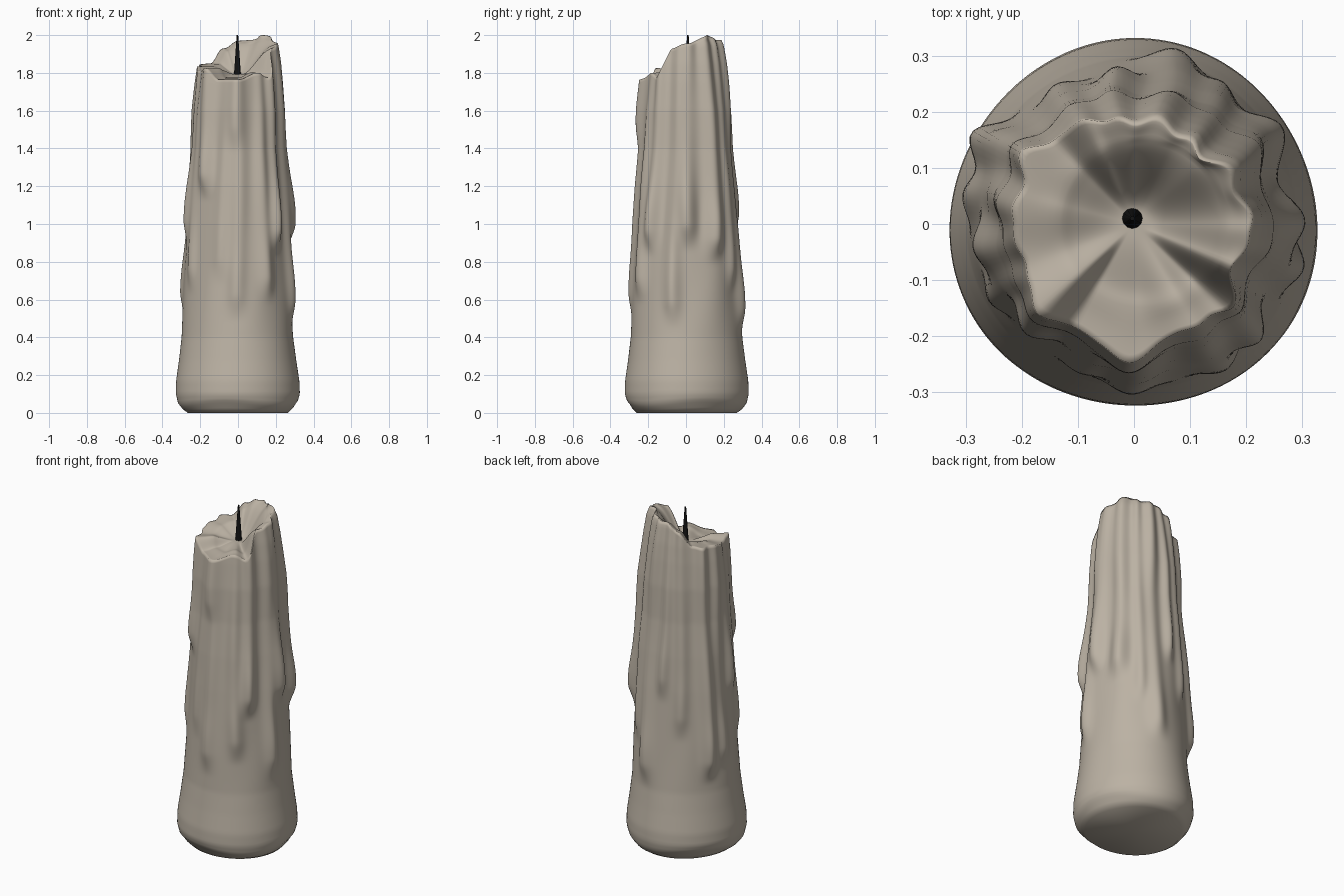
import bpy, bmesh, math

cube = bpy.data.objects.get("Cube")
if cube:
    bpy.data.objects.remove(cube, do_unlink=True)


def material(name, rgb, rough):
    m = bpy.data.materials.new(name)
    m.use_nodes = True
    m.diffuse_color = (*rgb, 1)
    bsdf = m.node_tree.nodes["Principled BSDF"]
    bsdf.inputs["Base Color"].default_value = (*rgb, 1)
    bsdf.inputs["Roughness"].default_value = rough
    return m


def smooth(lo, hi, v):
    t = min(1, max(0, (v - lo) / (hi - lo)))
    return t * t * (3 - 2 * t)


def lookup(points, v, eased=False):
    for (a, p), (b, q) in zip(points, points[1:]):
        if v <= b:
            t = smooth(a, b, v) if eased else max(0, (v - a) / (b - a))
            return p + (q - p) * t
    return points[-1][1]


def bell(v, width):
    return math.exp(-(v / width) ** 2)


def turn(a, b):
    return (a - b + 180) % 360 - 180


# Candle silhouette: height, radius
BODY = [(0, .265), (.02, .295), (.05, .317), (.1, .328), (.17, .326), (.28, .31), (.4, .295),
        (.7, .279), (1, .263), (1.2, .25), (1.4, .233), (1.6, .226), (1.75, .212),
        (1.85, .2), (1.95, .183), (2, .16)]
# Melted rim: angle in degrees, height
RIM = [(0, 1.955), (40, 2), (65, 1.975), (90, 1.97), (112, 1.93), (135, 1.85), (165, 1.835),
       (200, 1.81), (222, 1.825), (240, 1.765), (270, 1.765), (300, 1.8), (316, 1.775),
       (338, 1.93), (360, 1.955)]
# Wax runs: angle, angular width, height of the lower end, thickness
RUNS = [(2, 10, .93, .042), (347, 8, .52, .03), (32, 10, .86, .056), (56, 7, .7, .026),
        (75, 9, .48, .034), (97, 7, 1.0, .03), (118, 8, .78, .026), (149, 8, .52, .054),
        (170, 8, .58, .026), (188, 9, .95, .028), (224, 10, 1.2, .042), (207, 7, .7, .018),
        (252, 8, .75, .014), (270, 9, .56, .03), (267, 9, 1.45, .018), (302, 8, .65, .028),
        (319, 8, .9, .04)]


def wax_radius(angle, z):
    r = lookup(BODY, z)
    for k, (centre, width, end, thick) in enumerate(RUNS):
        wander = 2 * math.sin(3.5 * z + k * 1.7)
        across = bell(turn(angle, centre + wander), width)
        along = smooth(end - .08, end + .07, z)
        swell = .6 + .4 * bell(z - end - .13, .16) + .12 * math.sin(7 * z + k * 2)
        r += thick * across * along * swell
    # soft unevenness
    a = math.radians(angle)
    return r - .004 * math.sin(3 * a + 2 * z) + .003 * math.sin(7 * a - 4 * z) * smooth(.3, .7, z)


# Wax body, rim and melted hollow
SIDES, RINGS, BOWL = 180, 110, 28
FLOOR, SHOULDER = 1.793, .75
bm = bmesh.new()
rows = []
angles = [360 * i / SIDES for i in range(SIDES)]


def add_row(point):
    row = []
    for angle in angles:
        r, z = point(angle)
        a = math.radians(angle)
        row.append(bm.verts.new((r * math.cos(a), r * math.sin(a), z)))
    rows.append(row)


def outer(t):
    def point(angle):
        z = t * lookup(RIM, angle, True)
        lift = .01 * (1 + math.sin(math.radians(3 * angle + 40)))
        foot = lift * bell(z - .03, .05) * smooth(0, .03, z)
        return wax_radius(angle, z), z + foot
    return point


def hollow(s):
    def point(angle):
        top = lookup(RIM, angle, True)
        a = math.radians(angle)
        inner = .148 + .015 * math.cos(a)
        # round bowl up to the shoulder, then out over the thick rim
        if s < SHOULDER:
            r = inner * s / SHOULDER
        else:
            r = inner + (wax_radius(angle, top) - inner) * (s - SHOULDER) / (1 - SHOULDER)
        rise = .86 * smooth(.1, .8, s) + .14 * smooth(.7, 1, s)
        lip = .005 * bell(s - SHOULDER, .1)
        return r, FLOOR + (top - FLOOR) * rise + lip
    return point


for i in range(RINGS + 1):
    add_row(outer(i / RINGS))
for i in range(1, BOWL):
    add_row(hollow(1 - i / BOWL))
for low, high in zip(rows, rows[1:]):
    for i in range(SIDES):
        j = (i + 1) % SIDES
        bm.faces.new((low[i], low[j], high[j], high[i]))
for row, z in ((rows[0][::-1], 0), (rows[-1], FLOOR)):
    tip = bm.verts.new((0, 0, z))
    for i in range(SIDES):
        bm.faces.new((row[i], row[(i + 1) % SIDES], tip))
mesh = bpy.data.meshes.new("wax_body")
bm.to_mesh(mesh)
bm.free()
body = bpy.data.objects.new("wax_body", mesh)
bpy.context.collection.objects.link(body)
mesh.materials.append(material("warm grey wax", (.5, .445, .37), .6))
mesh.polygons.foreach_set("use_smooth", [True] * len(mesh.polygons))

# Burnt wick, tapering to a point
bpy.ops.mesh.primitive_cone_add(vertices=12, radius1=.019, radius2=.004, depth=.22,
                                location=(-.003, .01, 1.89))
wick = bpy.context.object
wick.name = "wick"
wick.data.materials.append(material("charred black", (.006, .006, .006), .9))
bpy.ops.object.shade_smooth_by_angle()
